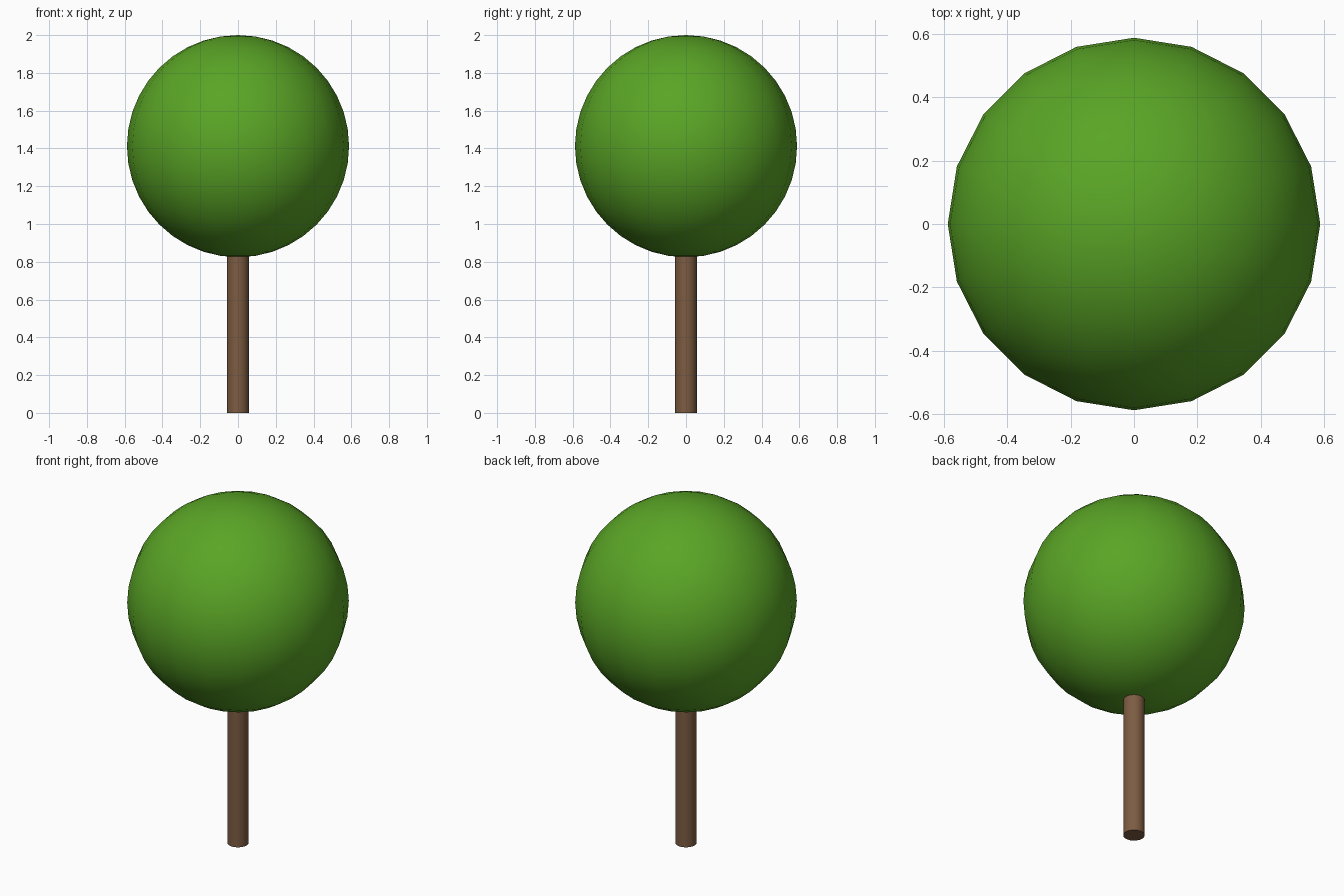
import bpy

if "Cube" in bpy.data.objects:
    bpy.data.objects.remove(bpy.data.objects["Cube"])


def material(name, rgb):
    m = bpy.data.materials.new(name)
    m.diffuse_color = (*rgb, 1.0)
    m.use_nodes = True
    m.node_tree.nodes["Principled BSDF"].inputs["Base Color"].default_value = m.diffuse_color
    return m


def finish(name, mat, angle):
    ob = bpy.context.object
    ob.name = name
    ob.data.materials.append(mat)
    bpy.ops.object.shade_smooth_by_angle(angle=angle)
    return ob


leaf_green = material("leaf green", (0.102, 0.376, 0.019))
bark_brown = material("bark brown", (0.205, 0.107, 0.054))

SIDES = 20
CROWN_RADIUS = 0.588
TRUNK_RADIUS = 0.057
TRUNK_TOP = 0.9     # runs a little way into the crown

# Round crown
bpy.ops.mesh.primitive_uv_sphere_add(
    segments=SIDES, ring_count=20, radius=CROWN_RADIUS,
    location=(0, 0, 2 - CROWN_RADIUS))
finish("crown", leaf_green, 0.8)

# Straight trunk
bpy.ops.mesh.primitive_cylinder_add(
    vertices=SIDES, radius=TRUNK_RADIUS, depth=TRUNK_TOP,
    location=(0, 0, TRUNK_TOP / 2))
finish("trunk", bark_brown, 0.8)
